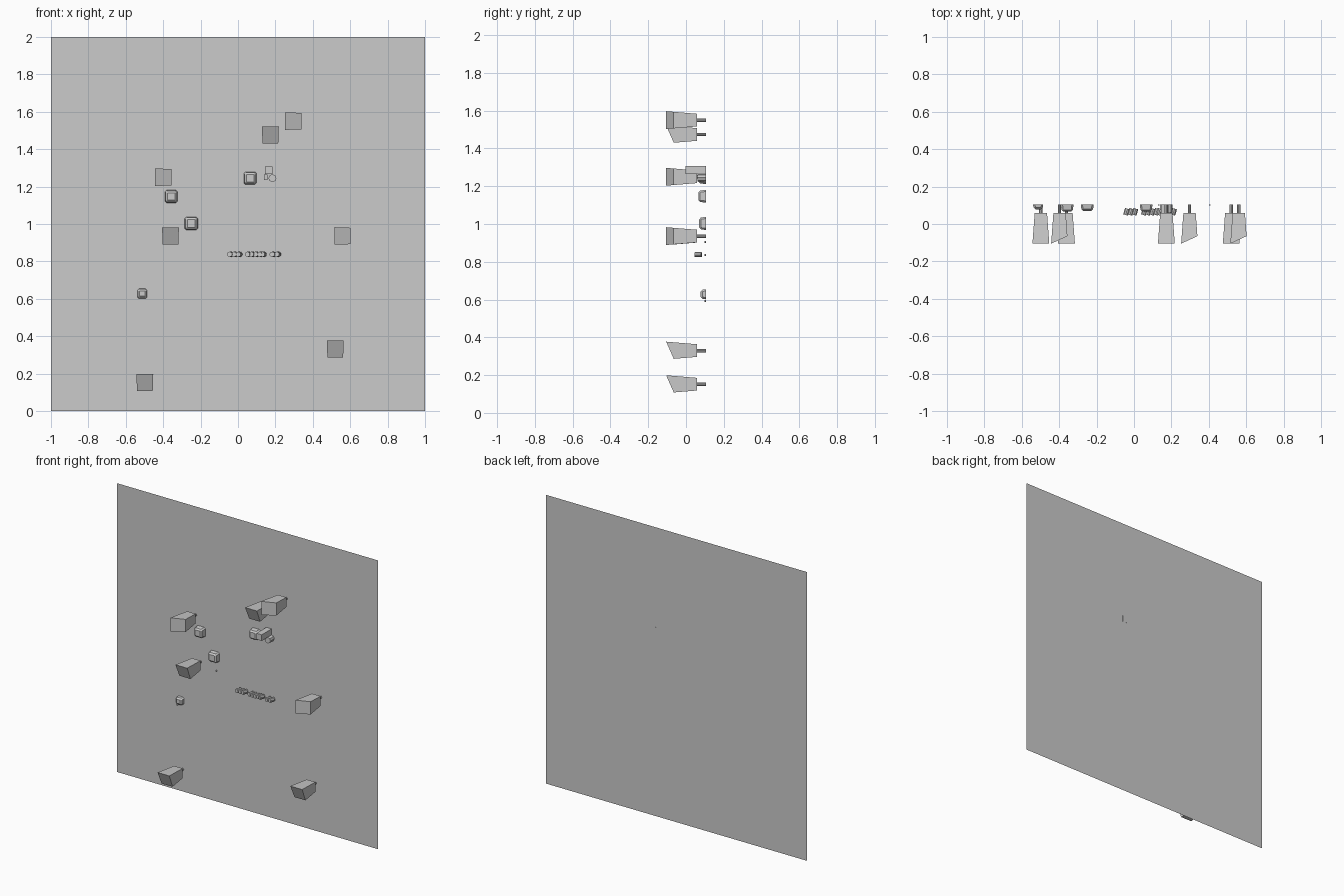
import bpy, bmesh, math
from mathutils import Matrix, Vector

if "Cube" in bpy.data.objects:
    bpy.data.objects.remove(bpy.data.objects["Cube"])

BACK = 0.105  # y of the wall plane


def make(name, bm):
    bmesh.ops.recalc_face_normals(bm, faces=bm.faces)
    me = bpy.data.meshes.new(name)
    bm.to_mesh(me)
    bm.free()
    ob = bpy.data.objects.new(name, me)
    bpy.context.collection.objects.link(ob)
    return ob


def frustum(bm, x, z, y0, y1, front, back, slant=None):
    """Block along y, front and back are (width, height); slant cuts the front."""
    for v in bmesh.ops.create_cube(bm, size=2)["verts"]:
        sx, sy, sz = v.co
        y = y0 if sy < 0 else y1
        if sy < 0 and ((slant == "down" and sz < 0) or (slant == "right" and sx > 0)):
            y += 0.04
        t = (y - y0) / (y1 - y0)
        w = front[0] + (back[0] - front[0]) * t
        h = front[1] + (back[1] - front[1]) * t
        v.co = (x + sx * w / 2, y, z + sz * h / 2)


def rod(bm, start, end, r, n):
    a, b = Vector(start), Vector(end)
    rot = (b - a).to_track_quat("Z", "Y").to_matrix().to_4x4()
    bmesh.ops.create_cone(bm, cap_ends=True, segments=n, radius1=r, radius2=r,
                          depth=(b - a).length, matrix=Matrix.Translation((a + b) / 2) @ rot)


# Flat wall
bm = bmesh.new()
bmesh.ops.create_grid(bm, x_segments=1, y_segments=1, size=1,
                      matrix=Matrix.Translation((0, BACK, 1)) @ Matrix.Rotation(math.pi / 2, 4, "X"))
make("wall_panel", bm)

# Large tapered blocks on stems, front cut towards the bottom or the right
blocks = [(0.297, 1.55, "right"), (0.173, 1.474, "down"), (-0.398, 1.25, "right"),
          (-0.361, 0.935, "down"), (0.56, 0.936, "right"), (0.52, 0.33, "down"),
          (-0.498, 0.152, "down")]
for x, z, slant in blocks:
    bm = bmesh.new()
    frustum(bm, x, z, -0.105, 0.058, (0.09, 0.094), (0.066, 0.067), slant)
    rod(bm, (x, 0.05, z), (x, BACK, z), 0.009, 8)
    make("tapered_block", bm)

# Small chamfered knobs close to the wall
knobs = [(-0.357, 1.147, 0.068, 0.066), (-0.25, 1.003, 0.07, 0.07),
         (-0.512, 0.628, 0.053, 0.078), (0.065, 1.245, 0.068, 0.066)]
for x, z, s, y in knobs:
    bm = bmesh.new()
    frustum(bm, x, z, y, BACK, (s * 0.85, s * 0.85), (s, s))
    bmesh.ops.bevel(bm, geom=[e for e in bm.edges if min(v.co.y for v in e.verts) < y + 0.01],
                    offset=0.009, segments=1, affect="EDGES")
    make("wall_knob", bm)

# Cluster: a long peg through the wall with smaller pieces below it
bm = bmesh.new()
frustum(bm, 0.164, 1.287, -0.003, BACK + 0.0005, (0.04, 0.042), (0.04, 0.042))
make("long_peg", bm)
bm = bmesh.new()
rod(bm, (0.184, 0.062, 1.245), (0.184, BACK, 1.245), 0.021, 8)
make("short_peg", bm)
bm = bmesh.new()
frustum(bm, 0.148, 1.25, 0.075, BACK, (0.02, 0.028), (0.02, 0.028))
make("peg_bracket", bm)

# Row of small slanted beads
for x in (-0.04, -0.017, 0.005, 0.055, 0.076, 0.098, 0.12, 0.135, 0.187, 0.212):
    bm = bmesh.new()
    rod(bm, (x - 0.005, 0.048, 0.838), (x + 0.005, 0.082, 0.838), 0.014, 10)
    make("bead", bm)

# Tiny studs on the wall
for x, z in ((0.405, 0.835), (-0.237, 0.905), (-0.535, 0.592), (0.132, 1.23)):
    bm = bmesh.new()
    rod(bm, (x, 0.098, z), (x, BACK, z), 0.005, 8)
    make("stud", bm)
